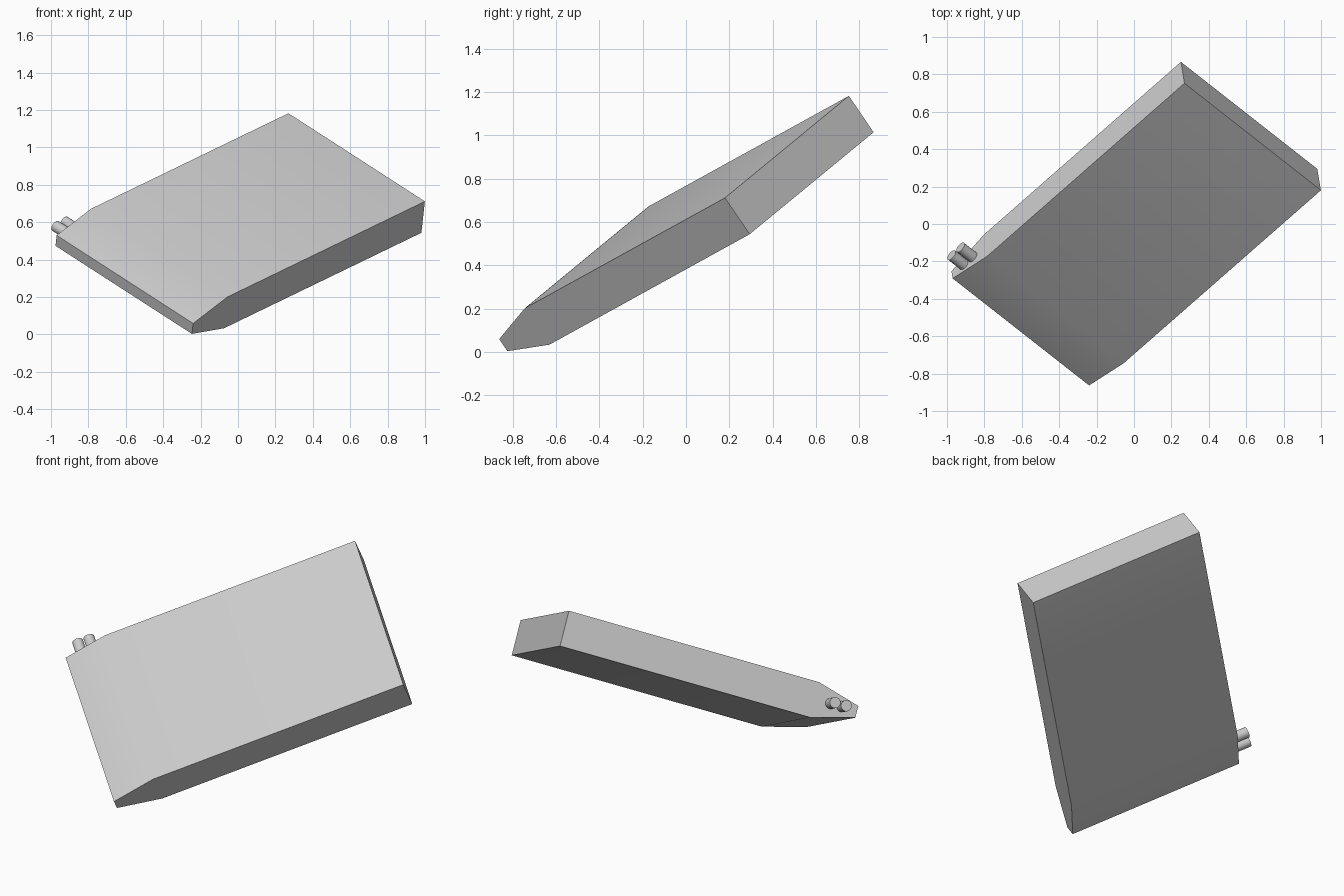
import bpy
import bmesh
from math import radians
from mathutils import Matrix, Vector

cube = bpy.data.objects.get("Cube")
if cube:
    bpy.data.objects.remove(cube, do_unlink=True)

# Tilted frame: x runs along the slab, y across it, z out of its upper face
along = Vector((0.707, 0.62, 0.342)).normalized()
across = Vector((-0.705, 0.547, 0.451))
across = (across - along * across.dot(along)).normalized()
normal = along.cross(across)
tip = Vector((-0.24, -0.863, 0.059)) - normal * 0.034
frame = Matrix((along, across, normal)).transposed().to_4x4()
frame.translation = tip

LENGTH, WIDTH, TAPER = 1.745, 1.04, 0.252
HALF_TIP, HALF_BODY = 0.034, 0.102

grey = bpy.data.materials.new("plain grey")
grey.use_nodes = True
colour = (0.6, 0.6, 0.6, 1)
grey.diffuse_color = colour
grey.node_tree.nodes["Principled BSDF"].inputs["Base Color"].default_value = colour


def add_object(name, bm):
    """Turn a bmesh in the slab's frame into a shaded object."""
    bmesh.ops.recalc_face_normals(bm, faces=bm.faces)
    mesh = bpy.data.meshes.new(name)
    bm.to_mesh(mesh)
    bm.free()
    mesh.materials.append(grey)
    obj = bpy.data.objects.new(name, mesh)
    bpy.context.collection.objects.link(obj)
    obj.matrix_world = frame
    bpy.ops.object.select_all(action='DESELECT')
    obj.select_set(True)
    bpy.context.view_layer.objects.active = obj
    bpy.ops.object.shade_smooth_by_angle(angle=radians(30))
    return obj


# Slab: a side profile with a tapered tip, extruded across the width
upper = [(0, HALF_TIP), (TAPER, HALF_BODY), (LENGTH, HALF_BODY)]
profile = upper + [(x, -z) for x, z in reversed(upper)]
bm = bmesh.new()
side = bm.faces.new([bm.verts.new((x, 0, z)) for x, z in profile])
result = bmesh.ops.extrude_face_region(bm, geom=[side])
moved = [v for v in result["geom"] if isinstance(v, bmesh.types.BMVert)]
bmesh.ops.translate(bm, verts=moved, vec=(0, WIDTH, 0))
add_object("slab_body", bm)

# Two short pipes on the side of the tapered tip
for name, x in (("outer_pipe", 0.09), ("inner_pipe", 0.157)):
    bm = bmesh.new()
    place = Matrix.Translation((x, WIDTH + 0.035, 0.005)) @ Matrix.Rotation(radians(90), 4, 'X')
    bmesh.ops.create_cone(bm, cap_ends=True, segments=24, radius1=0.031,
                          radius2=0.031, depth=0.12, matrix=place)
    add_object(name, bm)
